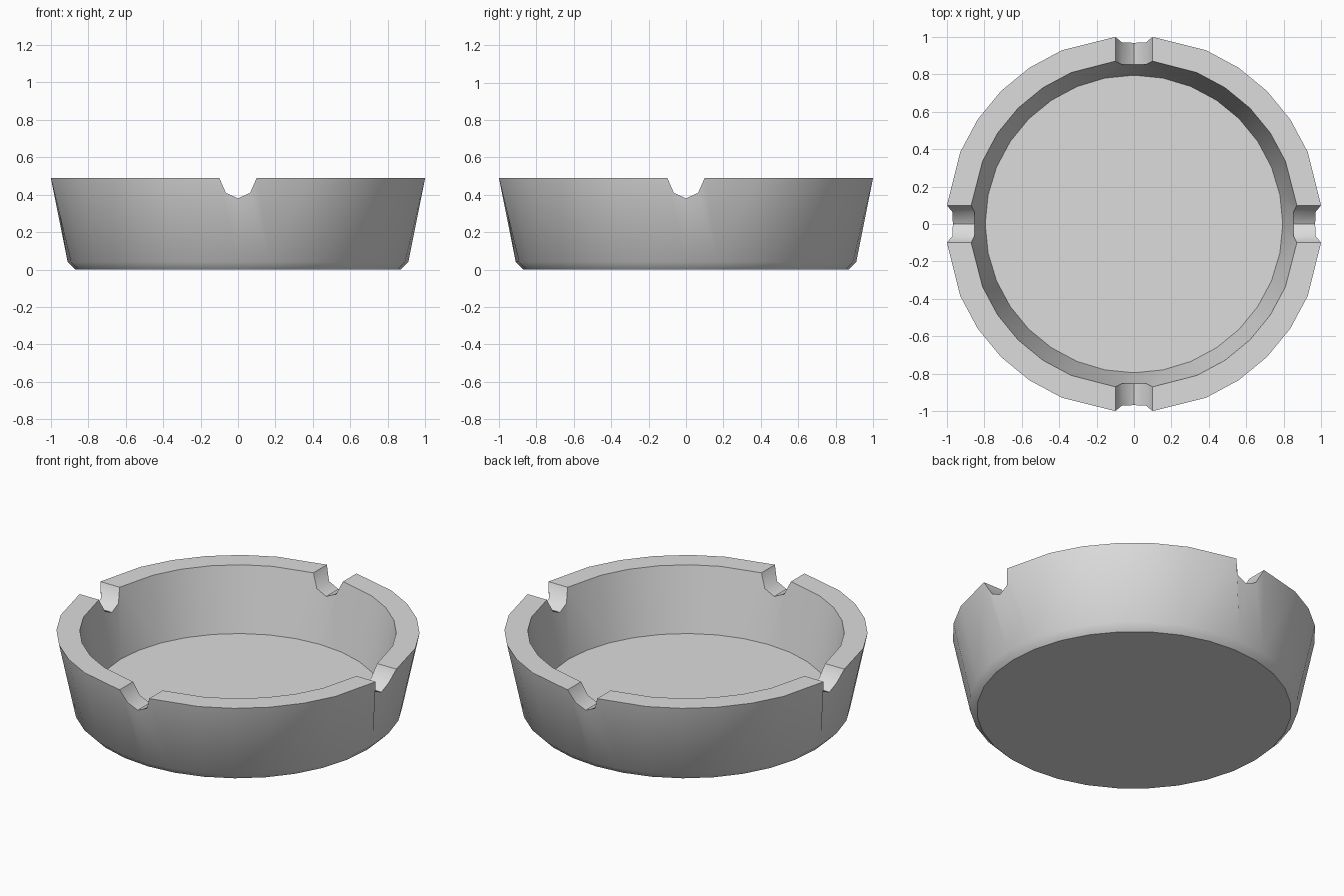
import bpy, bmesh
from math import sin, cos, radians, pi
from mathutils import Vector, Matrix

if "Cube" in bpy.data.objects:
    bpy.data.objects.remove(bpy.data.objects["Cube"])

SIDES = 32
QUARTER = SIDES // 4

# One grey for the whole dish
grey = bpy.data.materials.new("warm_grey")
grey.use_nodes = True
colour = (0.72, 0.72, 0.72, 1)
grey.diffuse_color = colour
grey.node_tree.nodes["Principled BSDF"].inputs["Base Color"].default_value = colour

bm = bmesh.new()


def ring(radius, z):
    """Plain ring of vertices, starting at +y and turning towards +x."""
    return [bm.verts.new((radius * sin(2 * pi * i / SIDES),
                          radius * cos(2 * pi * i / SIDES), z)) for i in range(SIDES)]


def notched_ring(radius, corner, shoulder, centre):
    """Rim split into one run of vertices per side, dipping at each quarter.
    The notch points are (sideways, outwards, height)."""
    def place(point, quarter, side=1):
        turn = Matrix.Rotation(-quarter * pi / 2, 3, "Z")
        return bm.verts.new(turn @ Vector((side * point[0], point[1], point[2])))

    stations, after, before = [], {}, {}
    for i in range(SIDES):
        step, quarter = i % QUARTER, i // QUARTER
        if step == 0:
            stations.append(place(centre, quarter))
            after[i] = place(shoulder, quarter)
            before[i] = place(shoulder, quarter, -1)
        elif step == 1:
            stations.append(place(corner, quarter))
        elif step == QUARTER - 1:
            stations.append(place(corner, quarter + 1, -1))
        else:
            a = 2 * pi * i / SIDES
            stations.append(bm.verts.new((radius * sin(a), radius * cos(a), corner[2])))
    runs = []
    for i in range(SIDES):
        j = (i + 1) % SIDES
        middle = [group[k] for group, k in ((after, i), (before, j)) if k in group]
        runs.append([stations[i], *middle, stations[j]])
    return runs


def join_ring_to_runs(lower, runs):
    for i, run in enumerate(runs):
        bm.faces.new([lower[(i + 1) % SIDES], lower[i], *run])


# Bottom, bevelled foot, floor and notched rim
base = ring(0.87, 0)
foot = ring(0.91, 0.04)
floor = ring(0.795, 0.108)
outer = notched_ring(1.005, (0.1, 1.0, 0.49), (0.065, 0.971, 0.41), (0, 0.968, 0.38))
inner = notched_ring(0.876, (0.1, 0.87, 0.49), (0.065, 0.853, 0.41), (0, 0.851, 0.38))

bm.faces.new(base)
bm.faces.new(floor)
for i in range(SIDES):
    j = (i + 1) % SIDES
    bm.faces.new((base[j], base[i], foot[i], foot[j]))
join_ring_to_runs(foot, outer)
join_ring_to_runs(floor, inner)
for out_run, in_run in zip(outer, inner):
    for k in range(len(out_run) - 1):
        bm.faces.new((out_run[k], out_run[k + 1], in_run[k + 1], in_run[k]))

bmesh.ops.recalc_face_normals(bm, faces=bm.faces)
mesh = bpy.data.meshes.new("notched_dish")
bm.to_mesh(mesh)
bm.free()
mesh.materials.append(grey)

dish = bpy.data.objects.new("notched_dish", mesh)
bpy.context.collection.objects.link(dish)

# Smooth round walls, crisp rim, floor and base edges
bpy.ops.object.select_all(action="DESELECT")
dish.select_set(True)
bpy.context.view_layer.objects.active = dish
bpy.ops.object.shade_smooth_by_angle(angle=radians(43))
